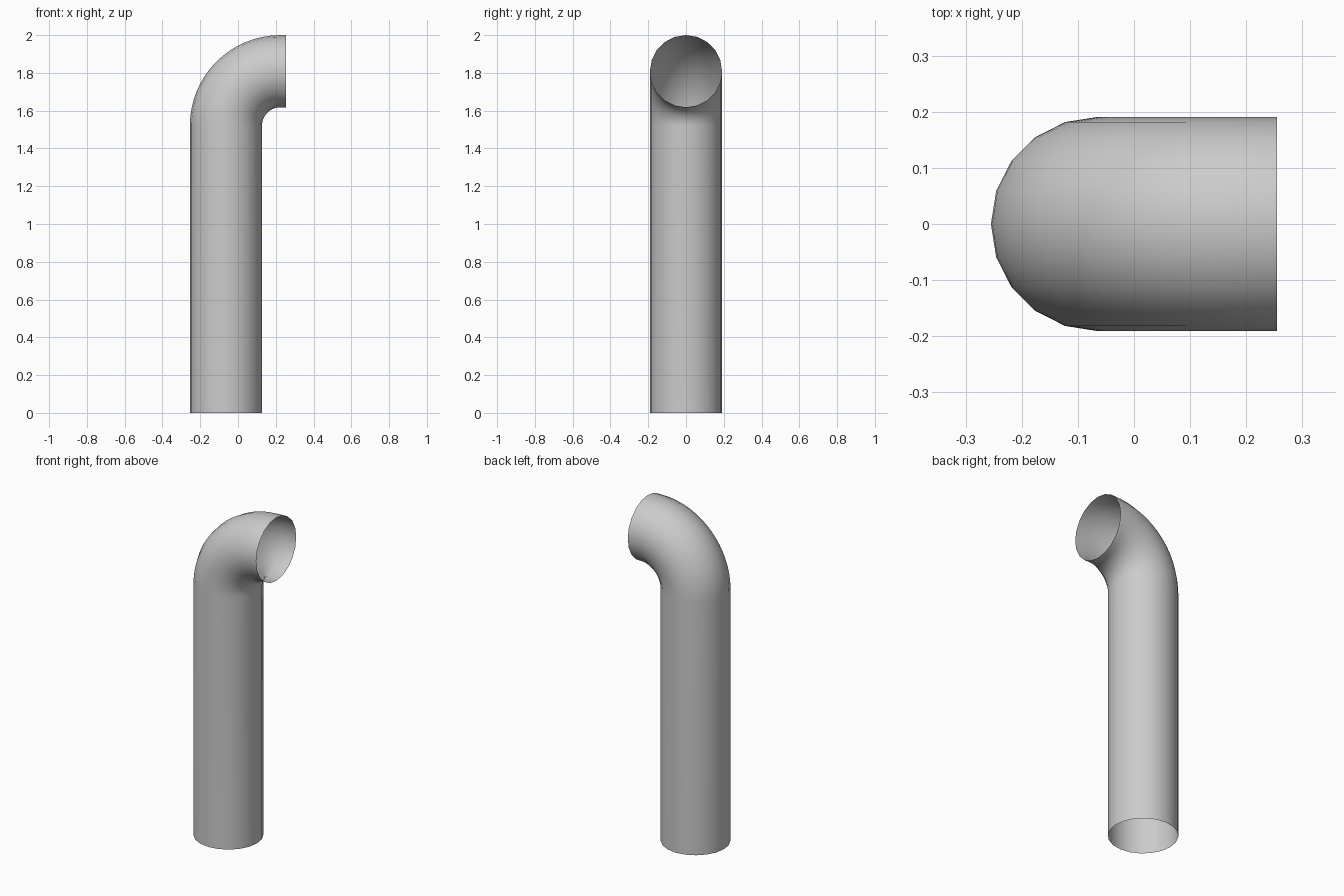
import bpy, bmesh
from math import sin, cos, pi

if "Cube" in bpy.data.objects:
    bpy.data.objects.remove(bpy.data.objects["Cube"])

SIDES, RADIUS = 20, 0.191
X0, BEND_Z, BEND_R, END_X = -0.064, 1.52, 0.289, 0.255
BEND_STEPS = 16

# Centre line: (x, z, angle of travel away from vertical)
path = [(X0, 0, 0)]
for i in range(BEND_STEPS + 1):
    a = pi / 2 * i / BEND_STEPS
    path.append((X0 + BEND_R * (1 - cos(a)), BEND_Z + BEND_R * sin(a), a))
path.append((END_X, BEND_Z + BEND_R, pi / 2))

# Open thin-walled pipe swept along the centre line
bm = bmesh.new()
rings = []
for x, z, a in path:
    ring = []
    for k in range(SIDES):
        t = 2 * pi * k / SIDES
        u, v = RADIUS * cos(t), RADIUS * sin(t)
        ring.append(bm.verts.new((x + u * cos(a), v, z - u * sin(a))))
    rings.append(ring)
for low, high in zip(rings, rings[1:]):
    for k in range(SIDES):
        n = (k + 1) % SIDES
        bm.faces.new((low[k], low[n], high[n], high[k])).smooth = True

mesh = bpy.data.meshes.new("bent_pipe")
bm.to_mesh(mesh)
bm.free()
pipe = bpy.data.objects.new("bent_pipe", mesh)
bpy.context.collection.objects.link(pipe)
